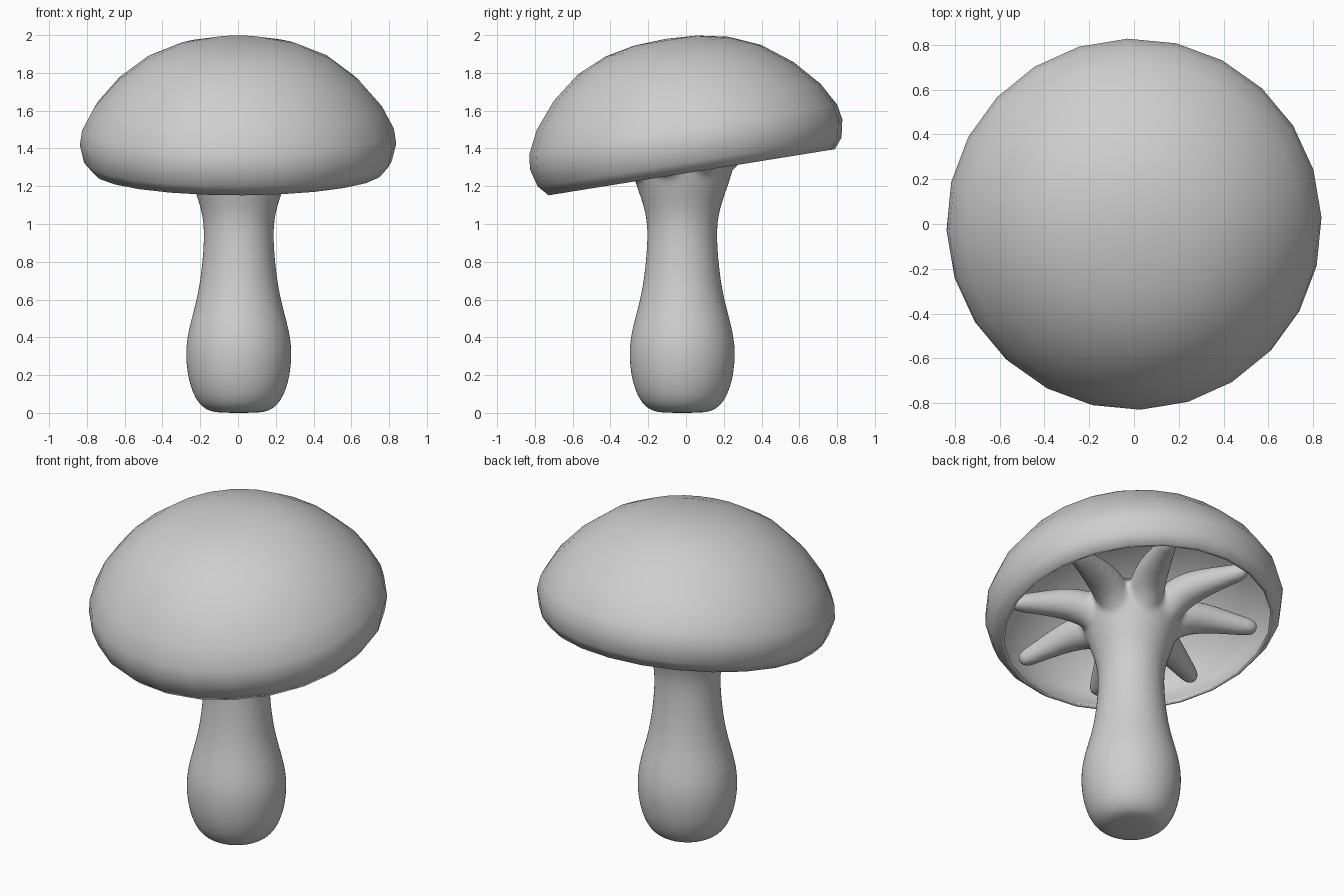
import bpy, bmesh, math
from mathutils import Matrix, Vector

cube = bpy.data.objects.get("Cube")
if cube:
    bpy.data.objects.remove(cube, do_unlink=True)

grey = bpy.data.materials.new("light grey")
grey.use_nodes = True
grey.diffuse_color = (0.62, 0.62, 0.62, 1)
grey.node_tree.nodes["Principled BSDF"].inputs["Base Color"].default_value = grey.diffuse_color

TILT = Matrix.Translation((0, 0.03, 1.274)) @ Matrix.Rotation(math.radians(9.15), 4, "X")
LEAN = Matrix(((1, 0, 0, 0), (0, 1, -0.035, 0), (0, 0, 1, 0), (0, 0, 0, 1)))


def loft(bm, rings, matrix):
    """Skin a list of rings; a ring with a single point becomes a pole."""
    loops = [[bm.verts.new(matrix @ Vector(p)) for p in ring] for ring in rings]
    for a, b in zip(loops, loops[1:]):
        n = max(len(a), len(b))
        for i in range(n):
            j = (i + 1) % n
            quad = [a[i % len(a)], a[j % len(a)], b[j % len(b)], b[i % len(b)]]
            bm.faces.new(list(dict.fromkeys(quad)))


def lathe(bm, profile, sides, matrix, turn=0.0):
    rings = []
    for r, z in profile:
        angles = [turn + math.tau * i / sides for i in range(sides)] if r else [0]
        rings.append([(r * math.cos(a), r * math.sin(a), z) for a in angles])
    loft(bm, rings, matrix)


def branch(bm, path, matrix, sides=12):
    """Tapered tube along a path of (distance, height, radius)."""
    rings = []
    for k, (x, z, rad) in enumerate(path):
        before, after = path[max(k - 1, 0)], path[min(k + 1, len(path) - 1)]
        slope = math.atan2(after[1] - before[1], after[0] - before[0])
        angles = [math.tau * i / sides for i in range(sides)] if rad else [0]
        rings.append([(x - rad * math.sin(a) * math.sin(slope), rad * math.cos(a),
                       z + rad * math.sin(a) * math.cos(slope)) for a in angles])
    loft(bm, rings, matrix)


def finish(name, bm):
    bmesh.ops.recalc_face_normals(bm, faces=bm.faces)
    mesh = bpy.data.meshes.new(name)
    bm.to_mesh(mesh)
    bm.free()
    mesh.materials.append(grey)
    obj = bpy.data.objects.new(name, mesh)
    bpy.context.collection.objects.link(obj)
    mesh.shade_smooth()
    return obj


# Tilted hollow cap: a thin shell whose inside follows the outer dome
outer = [(0, 0.719), (0.17, 0.71), (0.33, 0.677), (0.49, 0.608), (0.643, 0.49),
         (0.762, 0.352), (0.826, 0.23), (0.838, 0.15), (0.815, 0.055), (0.768, 0.0)]
inner = [(r * 0.975, z * 0.965 + 0.002) for r, z in reversed(outer)]
bm = bmesh.new()
lathe(bm, outer + inner, 24, TILT @ LEAN, math.radians(2))
finish("cap", bm)

# Bulbous stem flaring at the top
stem = [(0, 0), (0.1, 0.001), (0.16, 0.006), (0.21, 0.04), (0.243, 0.09), (0.273, 0.17), (0.291, 0.3),
        (0.278, 0.43), (0.226, 0.6), (0.202, 0.75), (0.189, 0.9), (0.19, 1.02),
        (0.217, 1.12), (0.255, 1.22), (0.285, 1.32), (0.29, 1.4), (0.26, 1.48), (0.15, 1.52), (0, 1.53)]
bm = bmesh.new()
lathe(bm, stem, 16, Matrix.Translation((0.004, -0.02, 0)))

# Ring of branches sweeping out from the stem under the cap
path = [(0.1, -0.04, 0), (0.12, -0.02, 0.09), (0.22, 0.08, 0.105), (0.32, 0.13, 0.105), (0.45, 0.13, 0.085),
        (0.6, 0.11, 0.062), (0.69, 0.1, 0.052), (0.72, 0.1, 0.035), (0.73, 0.1, 0)]
for i in range(8):
    turn = Matrix.Rotation(math.radians(22.5 + 45 * i), 4, "Z")
    branch(bm, path, TILT @ Matrix.Translation((0, -0.02, 0)) @ turn)
stem_obj = finish("stem_with_branches", bm)

# Merge the stem and branches into one softly webbed surface
rounding = stem_obj.modifiers.new("rounding", "SUBSURF")
rounding.levels = rounding.render_levels = 2
remesh = stem_obj.modifiers.new("merge", "REMESH")
remesh.mode = "VOXEL"
remesh.voxel_size = 0.016
remesh.use_smooth_shade = True
soften = stem_obj.modifiers.new("soften", "SMOOTH")
soften.factor = 0.5
soften.iterations = 8
